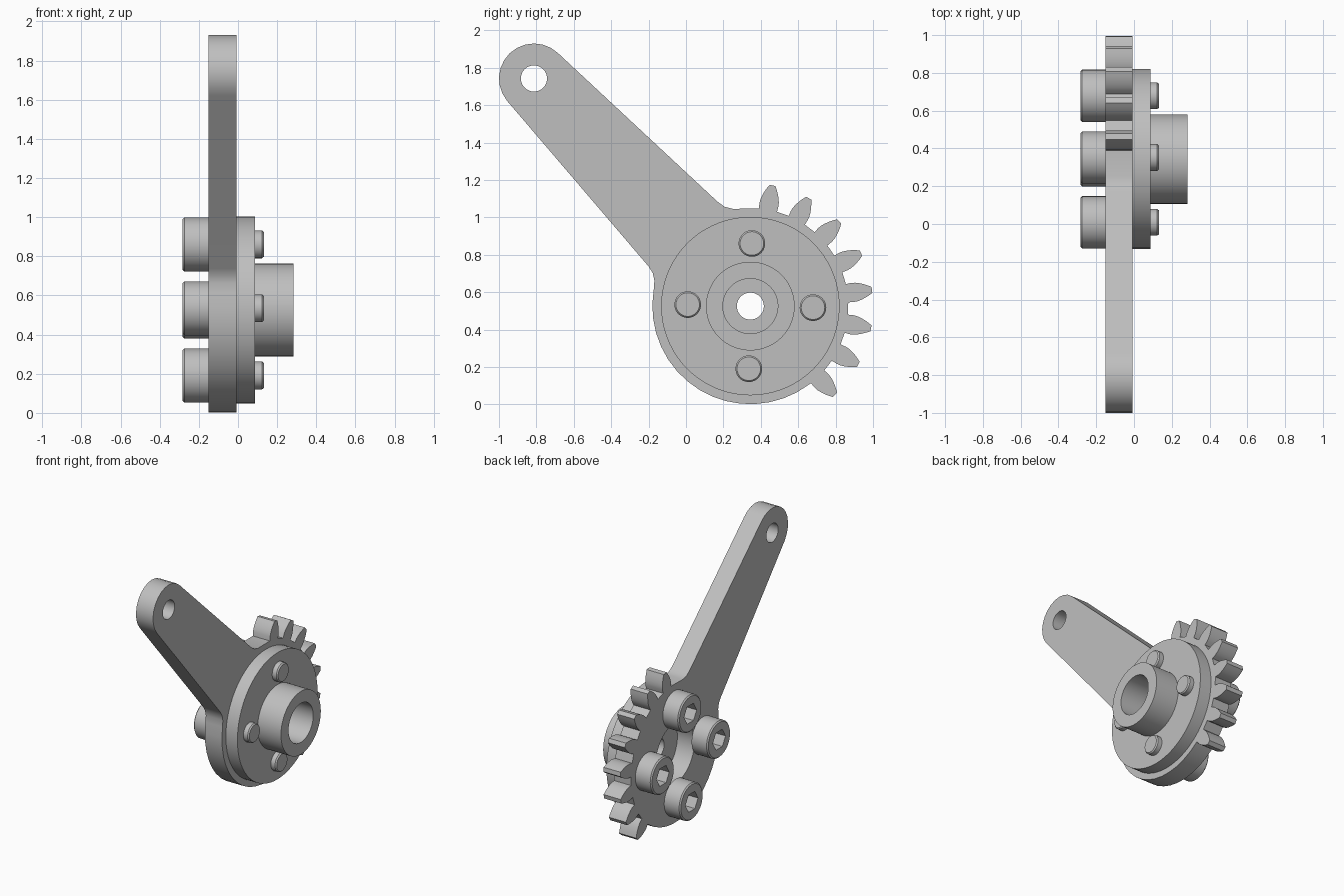
import bpy, bmesh, math

if "Cube" in bpy.data.objects:
    bpy.data.objects.remove(bpy.data.objects["Cube"])

CY, CZ = 0.344, 0.526          # pivot centre
TY, TZ = -0.813, 1.743         # arm tip hole centre
ROOT, OUTER, BASE = 0.524, 0.656, 0.554
X0, X1 = -0.15, -0.008         # plate thickness range

grey = bpy.data.materials.new("light_grey")
grey.diffuse_color = (0.52, 0.52, 0.52, 1)
grey.use_nodes = True
grey.node_tree.nodes["Principled BSDF"].inputs["Base Color"].default_value = grey.diffuse_color


def polar(y, z, r, deg):
    a = math.radians(deg)
    return (y + r * math.cos(a), z + r * math.sin(a))


def arc(y, z, r, a0, a1, n):
    return [polar(y, z, r, a0 + (a1 - a0) * i / n) for i in range(n + 1)]


def finish(bm, name):
    bmesh.ops.recalc_face_normals(bm, faces=bm.faces)
    mesh = bpy.data.meshes.new(name)
    bm.to_mesh(mesh)
    bm.free()
    mesh.materials.append(grey)
    ob = bpy.data.objects.new(name, mesh)
    bpy.context.collection.objects.link(ob)
    bpy.ops.object.select_all(action='DESELECT')
    bpy.context.view_layer.objects.active = ob
    ob.select_set(True)
    bpy.ops.object.shade_smooth_by_angle(angle=math.radians(28))
    return ob


def slab(name, loops, x0, x1):
    """Flat plate: first loop is the outline, the others are holes."""
    bm = bmesh.new()
    for loop in loops:
        vs = [bm.verts.new((x0, y, z)) for y, z in loop]
        for i, v in enumerate(vs):
            bm.edges.new((v, vs[(i + 1) % len(vs)]))
    bmesh.ops.triangle_fill(bm, edges=bm.edges[:], use_beauty=True)
    ext = bmesh.ops.extrude_face_region(bm, geom=bm.faces[:], use_keep_orig=True)
    moved = [g for g in ext['geom'] if isinstance(g, bmesh.types.BMVert)]
    bmesh.ops.translate(bm, verts=moved, vec=(x1 - x0, 0, 0))
    return finish(bm, name)


def lathe(name, y, z, rings, n, closed=False):
    """Rings of (x, radius, is_hex) joined along the x axis."""
    bm = bmesh.new()
    rows = []
    for x, r, is_hex in rings:
        row = []
        for i in range(n):
            deg = 360 * i / n
            k = math.cos(math.pi / 6) / math.cos(math.radians(deg % 60 - 30)) if is_hex else 1
            row.append(bm.verts.new((x, *polar(y, z, r * k, deg))))
        rows.append(row)
    pairs = list(zip(rows, rows[1:]))
    if closed:
        pairs.append((rows[-1], rows[0]))
    else:
        bm.faces.new(rows[0])
        bm.faces.new(rows[-1])
    for a, b in pairs:
        for i in range(n):
            j = (i + 1) % n
            bm.faces.new((a[i], a[j], b[j], b[i]))
    return finish(bm, name)


# Lever plate outline: involute gear teeth, arm, rounded back
def tooth(mid):
    flank = [(ROOT, 5.4)]
    for i in range(6):
        r = BASE + (OUTER - BASE) * i / 5
        a = math.acos(BASE / r)
        flank.append((r, 5.35 - math.degrees(math.tan(a) - a)))
    return ([polar(CY, CZ, r, mid - h) for r, h in flank] +
            [polar(CY, CZ, r, mid + h) for r, h in reversed(flank)])


outline = []
for k in range(8):
    outline += tooth(-46.4 + 18 * k)
outline += [(0.25, 1.046), (0.207, 1.057), (0.17, 1.083)]
outline += arc(TY, TZ, 0.187, 46.5, 220.6, 12)
outline += [(-0.20, 0.738), (-0.178, 0.703), (-0.169, 0.663)]
outline += arc(CY, CZ, ROOT, 170.3, 307, 16)

slab("lever_plate", [outline,
                     arc(TY, TZ, 0.07, 0, 350, 35),
                     arc(CY, CZ, 0.23, 0, 354, 59)], X0, X1)

# Flanged hub with a stepped bore
lathe("flanged_hub", CY, CZ, [(x, r, False) for x, r in (
    (X1, 0.072), (X1, 0.477), (0.088, 0.477), (0.088, 0.237),
    (0.283, 0.237), (0.283, 0.147), (0.07, 0.147), (0.07, 0.072))], 72, True)

# Four hex-socket cap screws
for k in range(4):
    y, z = polar(CY, CZ, 0.335, 88.6 - 90 * k)
    lathe(f"cap_screw_{k + 1}", y, z, [
        (-0.2, 0.075, True), (-0.283, 0.075, True),
        (-0.283, 0.129, False), (-0.274, 0.138, False), (X0, 0.138, False),
        (X0, 0.071, False), (0.123, 0.071, False), (0.132, 0.063, False)], 48)
